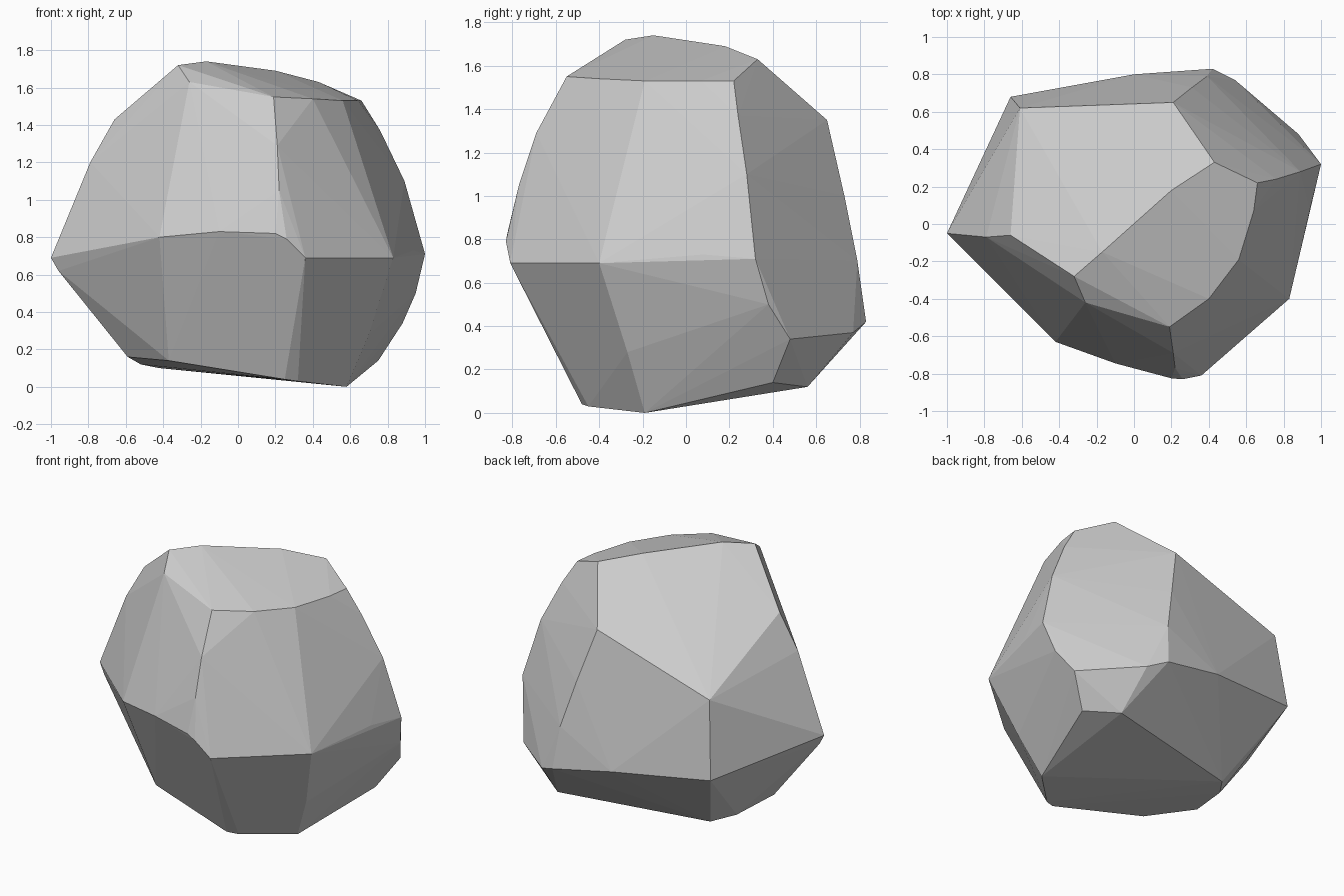
import bpy, bmesh

# Corner points of the boulder, grouped by level
crown = [(-.32, -.28, 1.72), (-.17, -.15, 1.74), (.2, .18, 1.69), (.43, .33, 1.63),
         (-.26, -.42, 1.63), (.19, -.55, 1.55), (.4, -.4, 1.54), (.56, -.19, 1.53),
         (.64, .07, 1.53), (.66, .22, 1.53)]
shoulder = [(-.66, -.06, 1.43), (-.79, -.07, 1.2), (-.61, .62, 1.08), (-.3, .6, 1.19),
            (.21, .65, 1.35), (.31, .73, 1.0), (.39, .79, .7), (.22, -.77, 1.05),
            (.21, -.69, 1.29), (.76, .24, 1.37), (.89, .28, 1.1)]
girdle = [(-1, -.05, .69), (-.96, -.06, .62), (-.42, -.63, .8), (-.1, -.745, .83),
          (.2, -.825, .82), (.26, -.83, .79), (.36, -.81, .69), (.83, -.4, .69),
          (.94, .08, .73), (1, .32, .71), (.95, .38, .5), (.88, .48, .34),
          (.54, .77, .37), (.42, .83, .42), (0, .8, .5), (-.66, .68, .57)]
base = [(.7, -.27, .28), (.58, -.19, 0), (.75, .4, .14), (.57, .56, .12),
        (-.42, .34, .1), (-.52, .2, .12), (-.59, -.1, .16), (-.37, -.35, .14),
        (.25, -.48, .04), (.32, -.45, .03)]

# Wrap the points in a faceted skin
bm = bmesh.new()
for p in crown + shoulder + girdle + base:
    bm.verts.new(p)
res = bmesh.ops.convex_hull(bm, input=bm.verts)
loose = [v for v in bm.verts if not v.link_faces]
bmesh.ops.delete(bm, geom=loose, context='VERTS')
bmesh.ops.recalc_face_normals(bm, faces=bm.faces)

mesh = bpy.data.meshes.new("boulder")
bm.to_mesh(mesh)
bm.free()
boulder = bpy.data.objects.new("boulder", mesh)
bpy.context.collection.objects.link(boulder)
